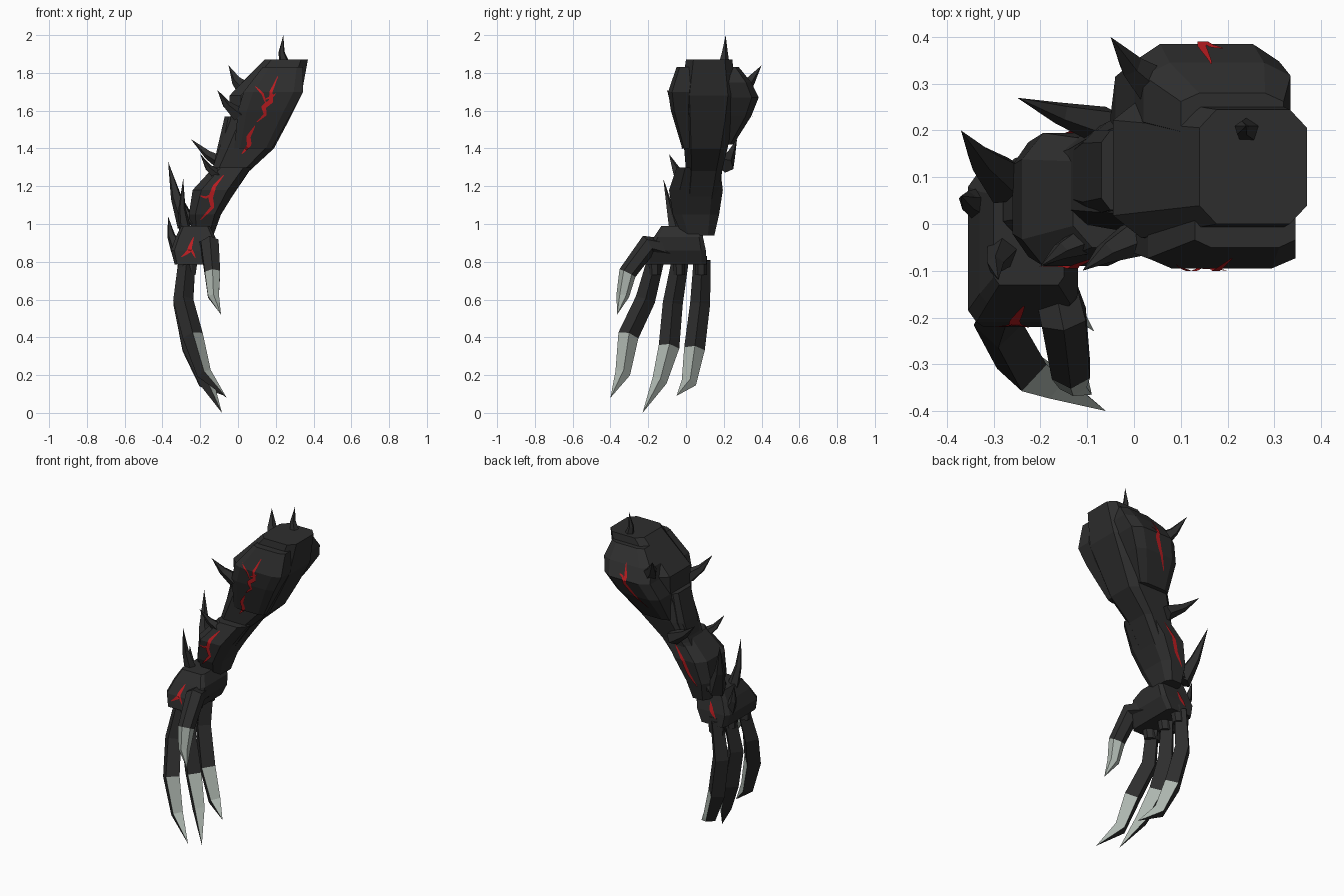
import bpy, bmesh, math
from mathutils import Vector
from mathutils.bvhtree import BVHTree

cube = bpy.data.objects.get("Cube")
if cube:
    bpy.data.objects.remove(cube)


def material(name, rgb):
    mat = bpy.data.materials.new(name)
    mat.use_nodes = True
    mat.diffuse_color = (*rgb, 1)
    bsdf = next(n for n in mat.node_tree.nodes if n.type == 'BSDF_PRINCIPLED')
    bsdf.inputs["Base Color"].default_value = (*rgb, 1)
    bsdf.inputs["Roughness"].default_value = 0.9
    return mat


HIDE = material("charcoal_hide", (0.027, 0.027, 0.027))
CLAW = material("pale_claw", (0.42, 0.47, 0.43))
GLOW = material("red_crack", (0.5, 0.012, 0.015))


def finish(name, bm, mats):
    bmesh.ops.remove_doubles(bm, verts=bm.verts, dist=1e-5)
    bmesh.ops.recalc_face_normals(bm, faces=bm.faces)
    mesh = bpy.data.meshes.new(name)
    bm.to_mesh(mesh)
    bm.free()
    for mat in mats:
        mesh.materials.append(mat)
    obj = bpy.data.objects.new(name, mesh)
    bpy.context.collection.objects.link(obj)
    return obj


def skin(name, rings, mats, claw_ring=99, claw_side=0):
    """Join rings into a closed shell; second material past claw_ring and claw_side."""
    bm = bmesh.new()
    loops = [[bm.verts.new(p) for p in ring] for ring in rings]
    n = len(loops[0])
    for i, (a, b) in enumerate(zip(loops, loops[1:])):
        for k in range(n):
            j = (k + 1) % n
            face = bm.faces.new((a[k], a[j], b[j], b[k]))
            face.material_index = int(i >= claw_ring and k >= claw_side)
    bm.faces.new(loops[0])
    if (loops[-1][0].co - loops[-1][1].co).length > 1e-4:
        bm.faces.new(loops[-1])
    return finish(name, bm, mats)


def block(name, levels, cut=0.25):
    """Chamfered box lofted through levels of (z, x0, x1, y0, y1)."""
    rings = []
    for z, x0, x1, y0, y1 in levels:
        c, d = cut * (x1 - x0), cut * (y1 - y0)
        rings.append([(x0 + c, y0, z), (x1 - c, y0, z), (x1, y0 + d, z), (x1, y1 - d, z),
                      (x1 - c, y1, z), (x0 + c, y1, z), (x0, y1 - d, z), (x0, y0 + d, z)])
    return skin(name, rings, [HIDE])


def limb(name, path, radii, sides, mats, claw_ring=99, claw_side=0):
    pts = [Vector(p) for p in path]
    rings = []
    for i, p in enumerate(pts):
        t = (pts[min(i + 1, len(pts) - 1)] - pts[max(i - 1, 0)]).normalized()
        u = t.cross(Vector((1, 0, 0))).normalized()
        v = t.cross(u)
        turn = [2 * math.pi * k / sides for k in range(sides)]
        rings.append([p + radii[i] * (u * math.cos(a) + v * math.sin(a)) for a in turn])
    return skin(name, rings, mats, claw_ring, claw_side)


# Arm, armour plates and palm
body = [
    block("arm_core", [(1.87, .14, .37, .0, .245), (1.68, -.045, .335, -.03, .27),
                       (1.55, -.04, .27, -.02, .25), (1.40, -.10, .19, -.01, .22),
                       (1.28, -.14, .06, .0, .19), (1.0, -.28, -.13, -.02, .14)], .16),
    block("front_shoulder_plate", [(1.83, .13, .345, -.05, .05), (1.70, .03, .345, -.095, .04),
                                   (1.60, .0, .29, -.08, .03), (1.40, -.02, .18, -.02, .04)], .16),
    block("back_shoulder_plate", [(1.83, .1, .32, .18, .28), (1.75, .02, .335, .19, .345),
                                  (1.67, .0, .31, .18, .385), (1.57, -.04, .25, .18, .345),
                                  (1.42, -.05, .15, .16, .25)], .18),
    block("outer_elbow_plate", [(1.57, -.07, .06, .03, .2), (1.40, -.11, .06, .02, .2),
                                (1.31, -.13, .0, .03, .18)], .15),
    block("forearm_plate", [(1.30, -.13, .07, -.05, .18), (1.18, -.24, -.01, -.09, .195),
                            (1.05, -.26, -.09, -.07, .175), (.94, -.24, -.13, -.02, .15)], .2),
    block("palm", [(.99, -.30, -.15, -.13, .08), (.93, -.33, -.12, -.17, .09),
                   (.86, -.355, -.13, -.21, .105), (.785, -.335, -.17, -.22, .11)], .08),
]

# Three long diamond-section fingers, pale along the inside of the claws only
fingers = {
    "front_finger": [(-.27, -.16, .81), (-.29, -.215, .6), (-.24, -.305, .41),
                     (-.18, -.335, .21), (-.06, -.40, .08)],
    "middle_finger": [(-.27, -.03, .81), (-.29, -.07, .58), (-.24, -.09, .35),
                      (-.17, -.14, .17), (-.085, -.23, 0)],
    "back_finger": [(-.27, .085, .81), (-.29, .075, .58), (-.24, .045, .34),
                    (-.17, .015, .16), (-.07, -.05, .09)],
}
for name, path in fingers.items():
    limb(name, path, (.045, .053, .055, .04, 0), 4, [HIDE, CLAW], 2, 2)
    x, y, z = path[0]
    block(name + "_knuckle", [(z + .02, x - .05, x + .06, y - .04, y + .025),
                              (z - .08, x - .045, x + .045, y - .035, y + .025)])

# Thumb
limb("thumb", [(-.18, -.09, .87), (-.15, -.20, .89), (-.135, -.31, .74),
               (-.13, -.335, .62), (-.09, -.365, .52)],
     (.05, .055, .047, .034, 0), 6, [HIDE, CLAW], 2)

# Spikes: base, tip, base radius
spikes = {
    "shoulder_top_spike": [(.245, .20, 1.85), (.24, .21, 2.0), .03],
    "shoulder_back_spike": [(.05, .29, 1.70), (-.05, .40, 1.84), .05],
    "shoulder_front_spike": [(.0, -.03, 1.58), (-.11, -.10, 1.71), .042],
    "elbow_back_spike": [(-.06, .21, 1.31), (-.25, .27, 1.45), .045],
    "elbow_front_spike": [(-.10, -.03, 1.25), (-.20, -.09, 1.37), .035],
    "wrist_long_spike": [(-.27, .09, 1.0), (-.37, .20, 1.33), .055],
    "wrist_front_spike": [(-.28, -.06, .97), (-.29, -.12, 1.24), .035],
    "hand_spike": [(-.32, .04, .87), (-.37, .06, 1.04), .04],
}
for name, (base, tip, r) in spikes.items():
    a, b = Vector(base), Vector(tip)
    middle = a.lerp(b, .45) + Vector((-.012, 0, -.006))
    limb(name, [a, middle, b], (r, r * .55, 0), 5, [HIDE])

# Surface used to lay the cracks on
points, polys = [], []
for obj in body:
    start = len(points)
    points += [v.co.copy() for v in obj.data.vertices]
    polys += [[start + i for i in p.vertices] for p in obj.data.polygons]
surface = BVHTree.FromPolygons(points, polys)


def crack(name, line, side, width):
    """Thin tapered ribbon along (x, z) points, laid on the front (-1) or back (+1)."""
    pts = [Vector((x, 0, z)) for x, z in line]
    path = [a.lerp(b, k / 8) for a, b in zip(pts, pts[1:]) for k in range(8)] + [pts[-1]]
    bm = bmesh.new()
    last = None
    for i, p in enumerate(path):
        d = (path[min(i + 1, len(path) - 1)] - path[max(i - 1, 0)]).normalized()
        across = Vector((d.z, 0, -d.x))
        w = width * (.15 + .85 * math.sin(math.pi * i / (len(path) - 1)))
        pair = []
        for s in (-.5, .5):
            q = p + across * w * s
            hit = surface.ray_cast(Vector((q.x, 2 * side, q.z)), Vector((0, -side, 0)))[0]
            if hit:
                pair.append(bm.verts.new(hit + Vector((0, .006 * side, 0))))
        if len(pair) == 2 and last:
            bm.faces.new((last[0], last[1], pair[1], pair[0]))
        last = pair if len(pair) == 2 else None
    obj = finish(name, bm, [GLOW])
    # Keep the ribbon facing outward
    if obj.data.polygons and obj.data.polygons[0].normal.y * side < 0:
        obj.data.flip_normals()


# Red cracks, front then back
front = {
    "shoulder_crack": [(.21, 1.78), (.175, 1.70), (.175, 1.65), (.135, 1.62), (.145, 1.58), (.10, 1.54)],
    "shoulder_crack_branch": [(.09, 1.73), (.13, 1.69), (.15, 1.63)],
    "shoulder_side_branch": [(.2, 1.69), (.175, 1.67), (.14, 1.66)],
    "shoulder_lower_crack": [(.09, 1.52), (.055, 1.46), (.06, 1.42), (.02, 1.37)],
    "forearm_crack": [(-.075, 1.26), (-.125, 1.2), (-.145, 1.14), (-.135, 1.09), (-.20, 1.02)],
    "forearm_crack_branch": [(-.205, 1.15), (-.17, 1.14), (-.135, 1.16)],
    "hand_crack": [(-.235, .93), (-.255, .875), (-.255, .86), (-.30, .825)],
    "hand_crack_branch": [(-.255, .88), (-.24, .85), (-.225, .82)],
}
back = {
    "back_shoulder_crack": [(.165, 1.76), (.145, 1.69), (.15, 1.65), (.11, 1.59), (.04, 1.5)],
    "back_shoulder_crack_branch": [(.19, 1.70), (.165, 1.69), (.145, 1.66)],
    "back_forearm_crack": [(-.06, 1.26), (-.12, 1.18), (-.15, 1.1), (-.2, 1.03)],
    "back_hand_crack": [(-.235, .92), (-.25, .87), (-.28, .83)],
}
for side, group in ((-1, front), (1, back)):
    for name, line in group.items():
        crack(name, line, side, .012 if "branch" in name else .024)
